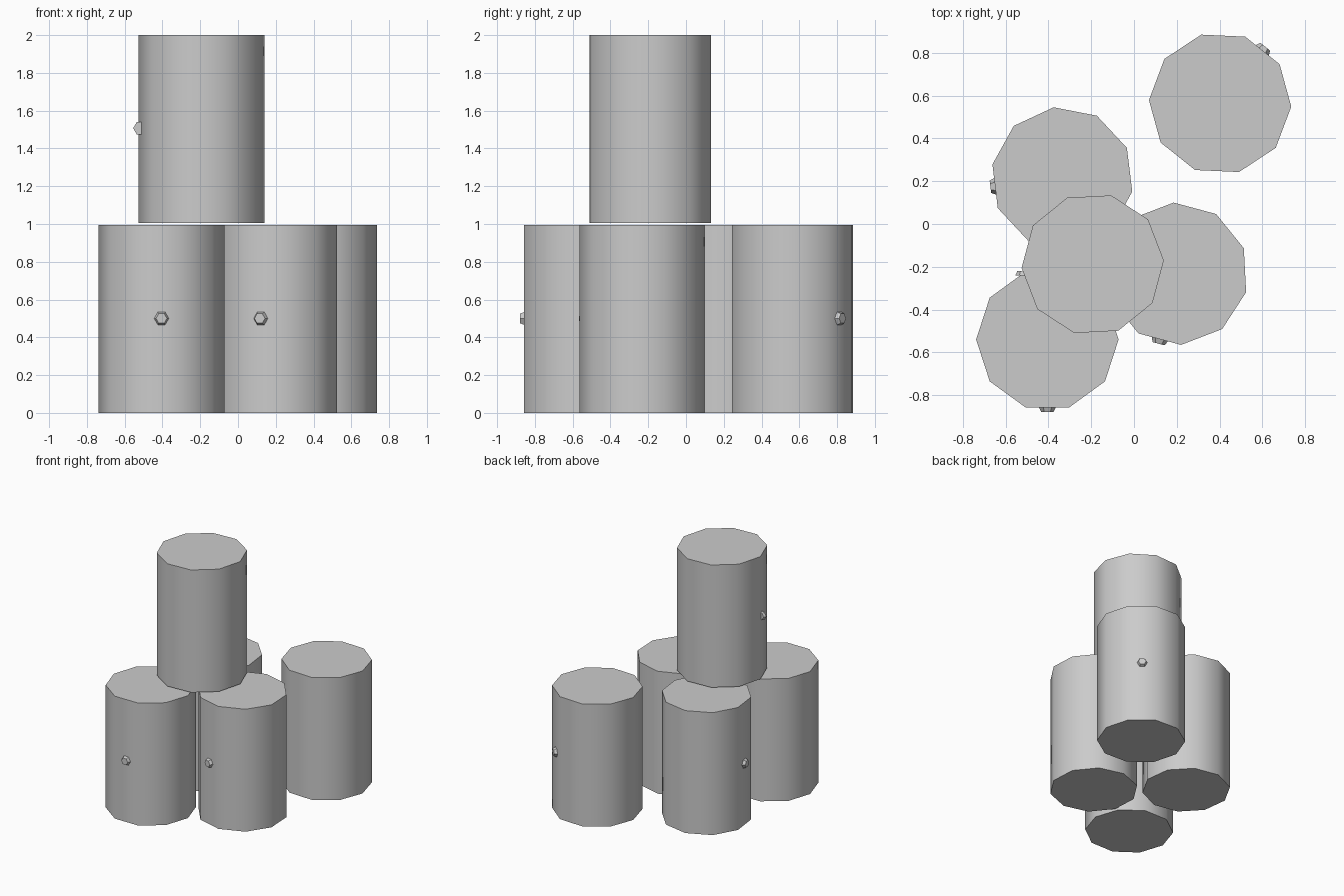
import bpy
from math import sin, cos, radians, pi
from mathutils import Matrix, Vector

if "Cube" in bpy.data.objects:
    bpy.data.objects.remove(bpy.data.objects["Cube"])

R, H = 0.333, 0.995            # drum radius and height
APOTHEM = R * cos(pi / 10)     # centre to flat side


def frustum(name, n, r0, r1, depth, start, matrix, smooth=False):
    """Closed n-sided prism or tapered plug along local z."""
    verts = []
    for r, z in ((r0, 0), (r1, depth)):
        for i in range(n):
            a = start + 2 * pi * i / n
            verts.append((r * cos(a), r * sin(a), z))
    faces = [(i, (i + 1) % n, n + (i + 1) % n, n + i) for i in range(n)]
    faces += [tuple(reversed(range(n))), tuple(range(n, 2 * n))]
    mesh = bpy.data.meshes.new(name)
    mesh.from_pydata(verts, [], faces)
    if smooth:                 # rounded sides, flat caps
        for p in mesh.polygons:
            p.use_smooth = len(p.vertices) == 4
        for e in mesh.edges:
            a, b = (mesh.vertices[v].co.z for v in e.vertices)
            if abs(a - b) < 1e-4:
                e.use_edge_sharp = True
    obj = bpy.data.objects.new(name, mesh)
    obj.matrix_world = matrix
    bpy.context.collection.objects.link(obj)
    return obj


def plug(name, pos, angle):
    """Hexagonal bung pointing sideways at the given angle."""
    m = (Matrix.Translation(pos) @ Matrix.Rotation(radians(angle), 4, 'Z')
         @ Matrix.Rotation(pi / 2, 4, 'Y'))
    frustum(name, 6, 0.039, 0.029, 0.022, pi / 2, m)


def drum(name, x, y, z, angle):
    """Ten-sided drum with one flat side facing the given angle."""
    frustum(name, 10, R, R, H, radians(angle + 18),
            Matrix.Translation((x, y, z)), smooth=True)


# four drums on the ground, each with a bung on one flat side
for name, x, y, ang in (("front_left", -0.405, -0.54, -90),
                        ("front_right", 0.2025, -0.2325, -105),
                        ("back_left", -0.335, 0.215, 187),
                        ("back_right", 0.4025, 0.564, 51.4)):
    drum(name + "_drum", x, y, 0, ang)
    a = radians(ang)
    plug(name + "_bung",
         Vector((x + APOTHEM * cos(a), y + APOTHEM * sin(a), 0.5)), ang)

# stacked drum, its bung sits off the side facing backwards
drum("upper_drum", -0.193, -0.188, 2 - H, 201)
plug("upper_bung", Vector((-0.516, -0.241, 1.507)), 90)
